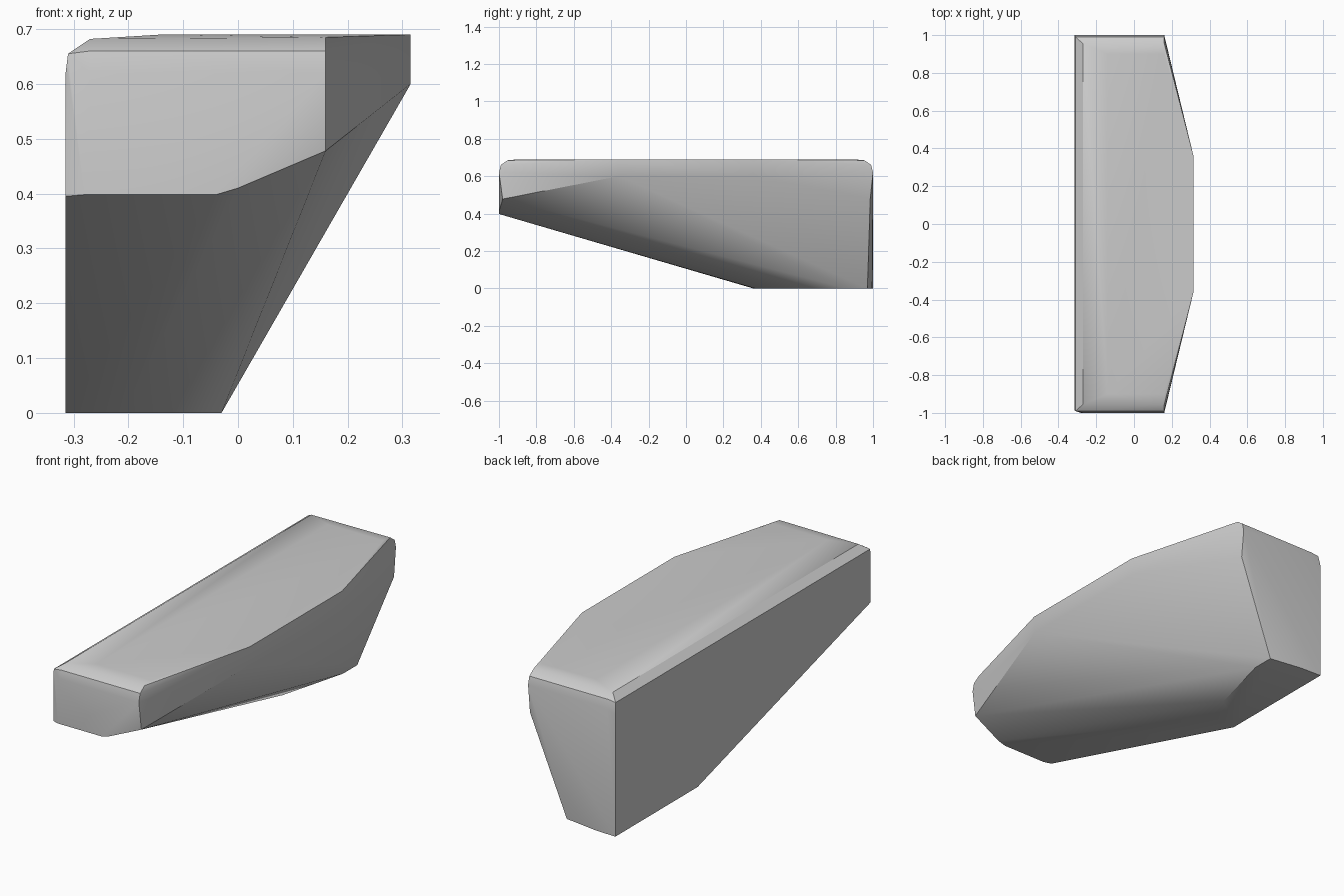
import bpy, bmesh, math

cube = bpy.data.objects.get("Cube")
if cube:
    bpy.data.objects.remove(cube, do_unlink=True)

# Single flat grey
grey = bpy.data.materials.new("plain grey")
grey.use_nodes = True
colour = (0.6, 0.6, 0.6, 1)
grey.diffuse_color = colour
grey.node_tree.nodes["Principled BSDF"].inputs["Base Color"].default_value = colour

FLAT, OUTER, NOSE, TOP = -0.315, 0.315, 0.16, 0.69
points = []

for side in (-1, 1):
    # Rounded upper edge of each end: (y, z) profile
    for y, z in ((1.0, 0.62), (0.99, 0.66), (0.955, 0.685), (0.9, TOP)):
        points.append((NOSE, side * y, z))
        points.append((-0.27, side * y, min(z, 0.682)))
        points.append((-0.31, side * min(y, 0.99), min(z, 0.655)))
    # Soft upper edge along the flat side
    points += [(FLAT, side * 0.985, 0.615), (-0.14, side * 0.9, TOP)]
    # Bulging outer wall
    points += [(OUTER, side * 0.36, z) for z in (0.6, TOP)]

# Raised underside of the front end
points += [(FLAT, -0.985, 0.395), (-0.28, -1, 0.398), (-0.04, -1, 0.398),
           (0.0, -1, 0.41), (NOSE, -0.98, 0.478)]
# Deep back end and its foot
points += [(FLAT, 1, 0), (FLAT, 1, 0.6), (-0.2, 0.995, 0), (-0.03, 0.97, 0),
           (NOSE, 0.985, 0.48), (-0.03, 0.86, 0),
           (-0.12, 0.52, 0), (-0.21, 0.37, 0), (FLAT, 0.36, 0)]

# Skin the profiles into one convex body
bm = bmesh.new()
for p in points:
    bm.verts.new(p)
bmesh.ops.remove_doubles(bm, verts=bm.verts[:], dist=0.001)
bmesh.ops.convex_hull(bm, input=bm.verts[:])
loose = [v for v in bm.verts if not v.link_faces]
bmesh.ops.delete(bm, geom=loose, context='VERTS')
bmesh.ops.dissolve_limit(bm, angle_limit=math.radians(0.5),
                         verts=bm.verts[:], edges=bm.edges[:])
bmesh.ops.recalc_face_normals(bm, faces=bm.faces[:])

mesh = bpy.data.meshes.new("tapered_body")
bm.to_mesh(mesh)
bm.free()
mesh.materials.append(grey)
body = bpy.data.objects.new("tapered_body", mesh)
bpy.context.collection.objects.link(body)

# Smooth shading with crisp edges
bpy.ops.object.select_all(action='DESELECT')
body.select_set(True)
bpy.context.view_layer.objects.active = body
bpy.ops.object.shade_smooth_by_angle(angle=math.radians(30))
